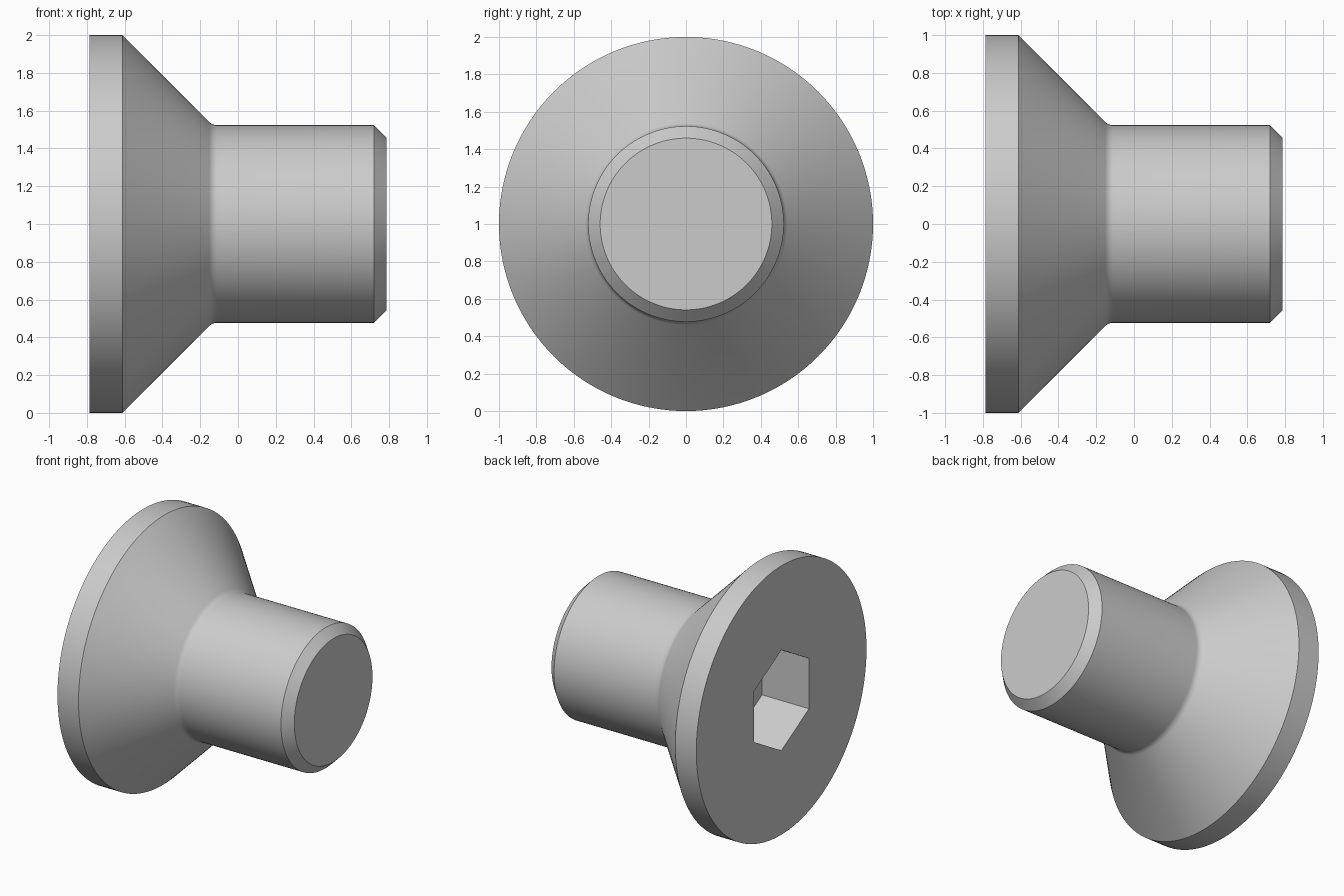
import bpy, bmesh
from math import sin, cos, pi, radians, tan

if "Cube" in bpy.data.objects:
    bpy.data.objects.remove(bpy.data.objects["Cube"])

SEG = 128
HALF = 0.785          # half of the overall length
R_SHAFT = 0.523
AXIS_Z = 1.0


def loft(name, rings):
    """Skin rings (x, radius, sides) around the x axis and cap both ends."""
    bm = bmesh.new()
    loops = []
    for x, r, n in rings:
        loops.append([bm.verts.new((x, r * sin(2 * pi * i / n),
                                    AXIS_Z + r * cos(2 * pi * i / n)))
                      for i in range(n)])
    for a, b in zip(loops, loops[1:]):
        n = len(a)
        for i in range(n):
            j = (i + 1) % n
            bm.faces.new((a[i], a[j], b[j], b[i]))
    bm.faces.new(loops[0])
    bm.faces.new(loops[-1])
    bmesh.ops.recalc_face_normals(bm, faces=bm.faces)
    mesh = bpy.data.meshes.new(name)
    bm.to_mesh(mesh)
    bm.free()
    obj = bpy.data.objects.new(name, mesh)
    bpy.context.collection.objects.link(obj)
    return obj


# Fillet between the 45 degree cone and the shaft
fr = 0.06
corner_x = -0.612 + (1 - R_SHAFT)
end_x = corner_x + fr * tan(radians(22.5))
fillet = [(end_x - fr * sin(a), R_SHAFT + fr * (1 - cos(a)))
          for a in (radians(45) * (1 - k / 6) for k in range(7))]

# Turned body: head rim, cone, fillet, shaft, chamfered tip
profile = [(-HALF, 1.0), (-0.612, 1.0), *fillet,
           (0.72, R_SHAFT), (HALF, 0.459)]
screw = loft("countersunk_screw", [(x, r, SEG) for x, r in profile])

# Hexagonal drive socket with a flat floor
cutter = loft("socket_cutter", [(-HALF - 0.2, 0.374, 6), (-HALF + 0.386, 0.374, 6)])
cutter.hide_render = True
mod = screw.modifiers.new("socket", "BOOLEAN")
mod.operation = "DIFFERENCE"
mod.solver = "EXACT"
mod.object = cutter

bpy.context.view_layer.objects.active = screw
screw.select_set(True)
bpy.ops.object.modifier_apply(modifier=mod.name)
bpy.data.objects.remove(cutter, do_unlink=True)
bpy.ops.object.shade_smooth_by_angle(angle=radians(30))
